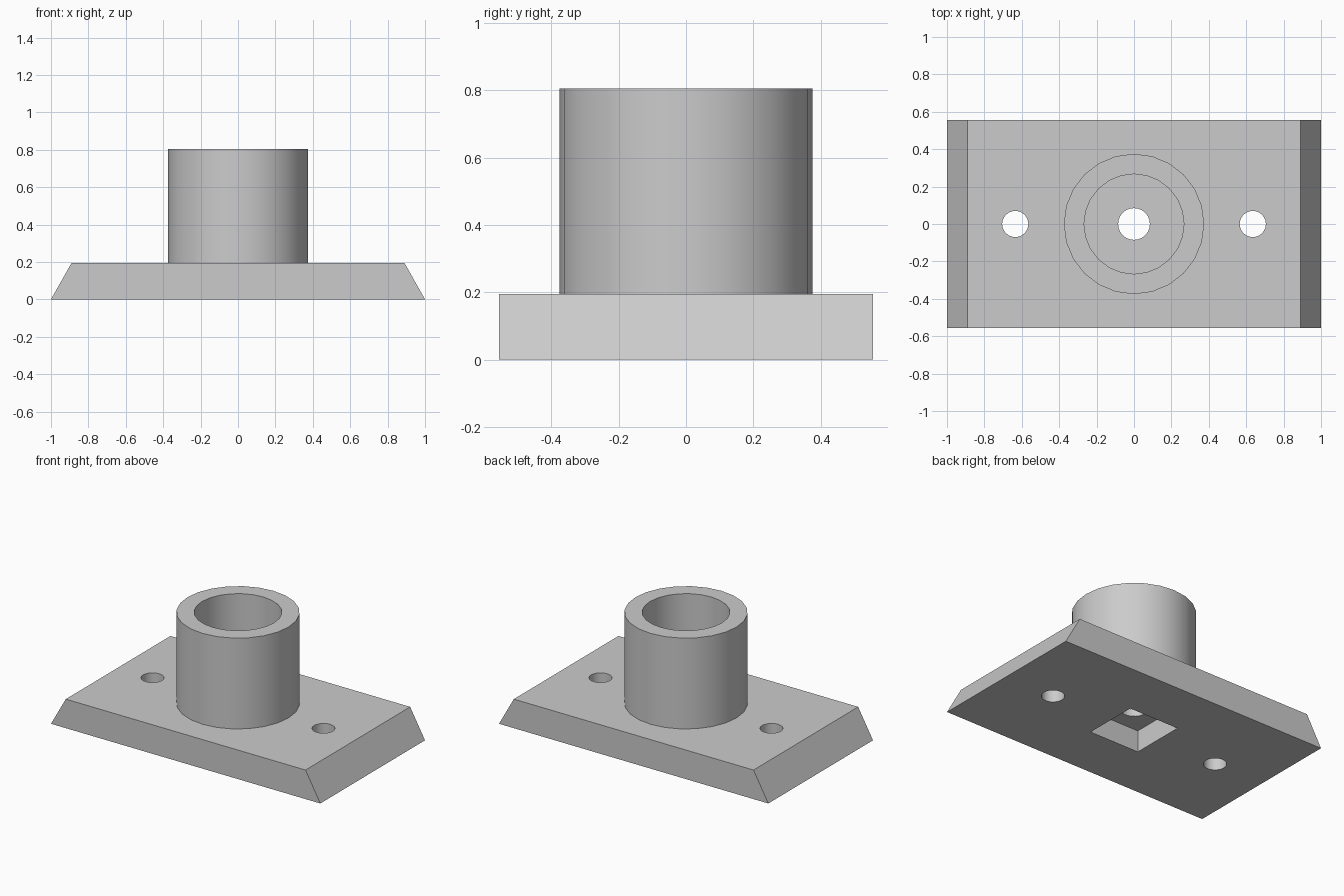
import bpy, bmesh, math

cube = bpy.data.objects.get("Cube")
if cube:
    bpy.data.objects.remove(cube, do_unlink=True)

SIDES = 24
HALF_WIDTH = 0.555
PLATE_TOP = 0.195

grey = bpy.data.materials.new("plain grey")
grey.use_nodes = True
grey.diffuse_color = (0.6, 0.6, 0.6, 1)
grey.node_tree.nodes["Principled BSDF"].inputs["Base Color"].default_value = (0.6, 0.6, 0.6, 1)


def make_object(name, bm):
    bmesh.ops.recalc_face_normals(bm, faces=bm.faces)
    mesh = bpy.data.meshes.new(name)
    bm.to_mesh(mesh)
    bm.free()
    mesh.materials.append(grey)
    obj = bpy.data.objects.new(name, mesh)
    bpy.context.collection.objects.link(obj)
    return obj


def select_only(obj):
    bpy.ops.object.select_all(action='DESELECT')
    obj.select_set(True)
    bpy.context.view_layer.objects.active = obj


def cut(target, cutter):
    select_only(target)
    mod = target.modifiers.new("cut", 'BOOLEAN')
    mod.operation = 'DIFFERENCE'
    mod.solver = 'EXACT'
    mod.object = cutter
    bpy.ops.object.modifier_apply(modifier=mod.name)
    bpy.data.objects.remove(cutter, do_unlink=True)


# Base plate: trapezoid profile extruded front to back
bm = bmesh.new()
profile = [(-1, 0), (1, 0), (0.89, PLATE_TOP), (-0.89, PLATE_TOP)]
face = bm.faces.new([bm.verts.new((x, -HALF_WIDTH, z)) for x, z in profile])
side = bmesh.ops.extrude_face_region(bm, geom=[face])
moved = [v for v in side["geom"] if isinstance(v, bmesh.types.BMVert)]
bmesh.ops.translate(bm, verts=moved, vec=(0, 2 * HALF_WIDTH, 0))
plate = make_object("base_plate", bm)

# Square pocket in the underside
bm = bmesh.new()
bmesh.ops.create_cube(bm, size=1)
bmesh.ops.scale(bm, verts=bm.verts, vec=(0.37, 0.37, 0.29))
cut(plate, make_object("pocket_cutter", bm))

# Centre hole and the two bolt holes
for x, radius in ((0, 0.085), (-0.635, 0.07), (0.635, 0.07)):
    bm = bmesh.new()
    bmesh.ops.create_cone(bm, cap_ends=True, segments=SIDES,
                          radius1=radius, radius2=radius, depth=1)
    bmesh.ops.translate(bm, verts=bm.verts, vec=(x, 0, 0))
    cut(plate, make_object("hole_cutter", bm))

# Open tube: wall profile turned about the vertical axis
bm = bmesh.new()
wall = [(0.375, PLATE_TOP), (0.375, 0.805), (0.267, 0.805), (0.267, PLATE_TOP)]
verts = [bm.verts.new((r, 0, z)) for r, z in wall]
edges = [bm.edges.new((verts[i], verts[(i + 1) % 4])) for i in range(4)]
bmesh.ops.spin(bm, geom=verts + edges, cent=(0, 0, 0), axis=(0, 0, 1),
               angle=2 * math.pi, steps=SIDES, use_merge=True)
bmesh.ops.remove_doubles(bm, verts=bm.verts, dist=0.0001)
tube = make_object("socket_tube", bm)

for obj in (plate, tube):
    select_only(obj)
    bpy.ops.object.shade_smooth_by_angle(angle=math.radians(30))
